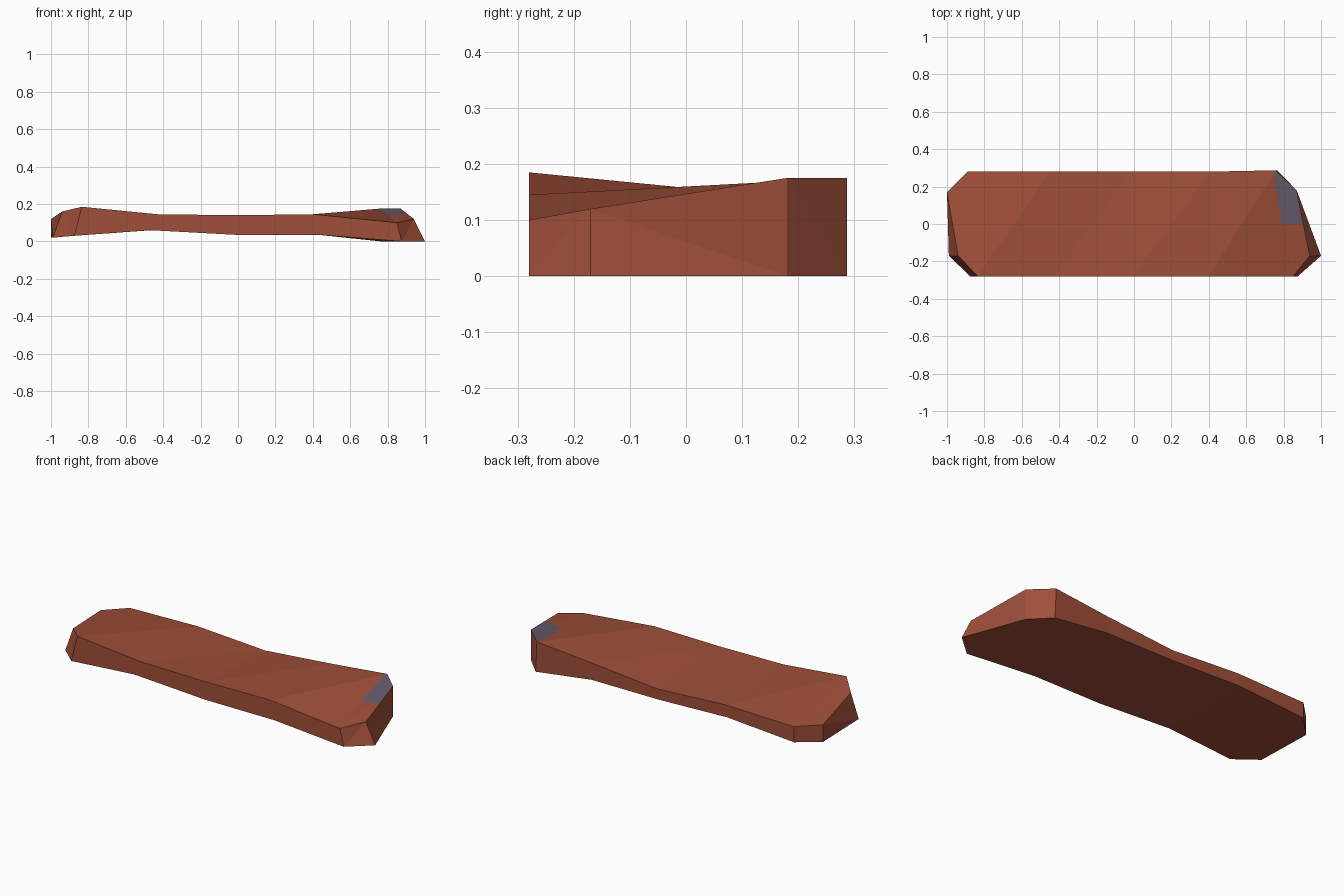
import bpy, bmesh
from mathutils import Vector

if "Cube" in bpy.data.objects:
    bpy.data.objects.remove(bpy.data.objects["Cube"])


def material(name, rgb):
    m = bpy.data.materials.new(name)
    m.diffuse_color = (*rgb, 1)
    m.use_nodes = True
    m.node_tree.nodes["Principled BSDF"].inputs["Base Color"].default_value = m.diffuse_color
    return m


# Stations along the plank: half width at front / back, then (x, z) of
# top front, top back, bottom back, bottom front
stations = [
    (-.17, .17, (-.94, .16), (-1.0, .12), (-1.0, .02), (-.99, .02)),
    (-.28, .28, (-.835, .185), (-.89, .12), (-.89, .03), (-.875, .03)),
    (-.28, .28, (-.43, .145), (-.45, .13), (-.46, .06), (-.47, .06)),
    (-.28, .28, (-.01, .14), (-.02, .105), (-.02, .045), (-.01, .035)),
    (-.28, .28, (.40, .145), (.41, .143), (.41, .045), (.43, .035)),
    (-.28, .287, (.85, .10), (.757, .175), (.765, 0), (.875, 0)),
    (-.17, .18, (.94, .12), (.87, .175), (.87, 0), (1.0, 0)),
]

# Warped plank with clipped corners
bm = bmesh.new()
rings = []
for yf, yb, *pts in stations:
    rings.append([bm.verts.new((x, y, z))
                  for (x, z), y in zip(pts, (yf, yb, yb, yf))])
top = []
for a, b in zip(rings, rings[1:]):
    for i in range(4):
        j = (i + 1) % 4
        f = bm.faces.new((a[i], a[j], b[j], b[i]))
        if i == 0:
            top.append(f)
bm.faces.new(rings[0])
bm.faces.new(rings[-1][::-1])
bm.normal_update()
bmesh.ops.recalc_face_normals(bm, faces=bm.faces[:])
bmesh.ops.triangulate(bm, faces=[f for f in bm.faces if len(f.verts) == 4])
bm.normal_update()


# Grey worn patch cut into the top at the right back corner
def cut(point, normal):
    faces = [f for f in bm.faces
             if f.normal.z > .7 and f.calc_center_median().x > .4]
    geom = set(faces)
    for f in faces:
        geom.update(f.edges)
        geom.update(f.verts)
    bmesh.ops.bisect_plane(bm, geom=list(geom), plane_co=point,
                           plane_no=normal, dist=1e-5)
    bm.normal_update()


edge_point, edge_normal = Vector((.79, 0, 0)), Vector((.285, .043, 0))
cut(Vector((0, 0, 0)), Vector((0, 1, 0)))
cut(edge_point, edge_normal)
for f in bm.faces:
    c = f.calc_center_median()
    if f.normal.z > .7 and c.y > 0 and (c - edge_point).dot(edge_normal) > 0:
        f.material_index = 1

mesh = bpy.data.meshes.new("plank")
bm.to_mesh(mesh)
bm.free()
mesh.materials.append(material("red brown wood", (.35, .078, .041)))
mesh.materials.append(material("grey patch", (.135, .108, .150)))
plank = bpy.data.objects.new("plank", mesh)
bpy.context.collection.objects.link(plank)
